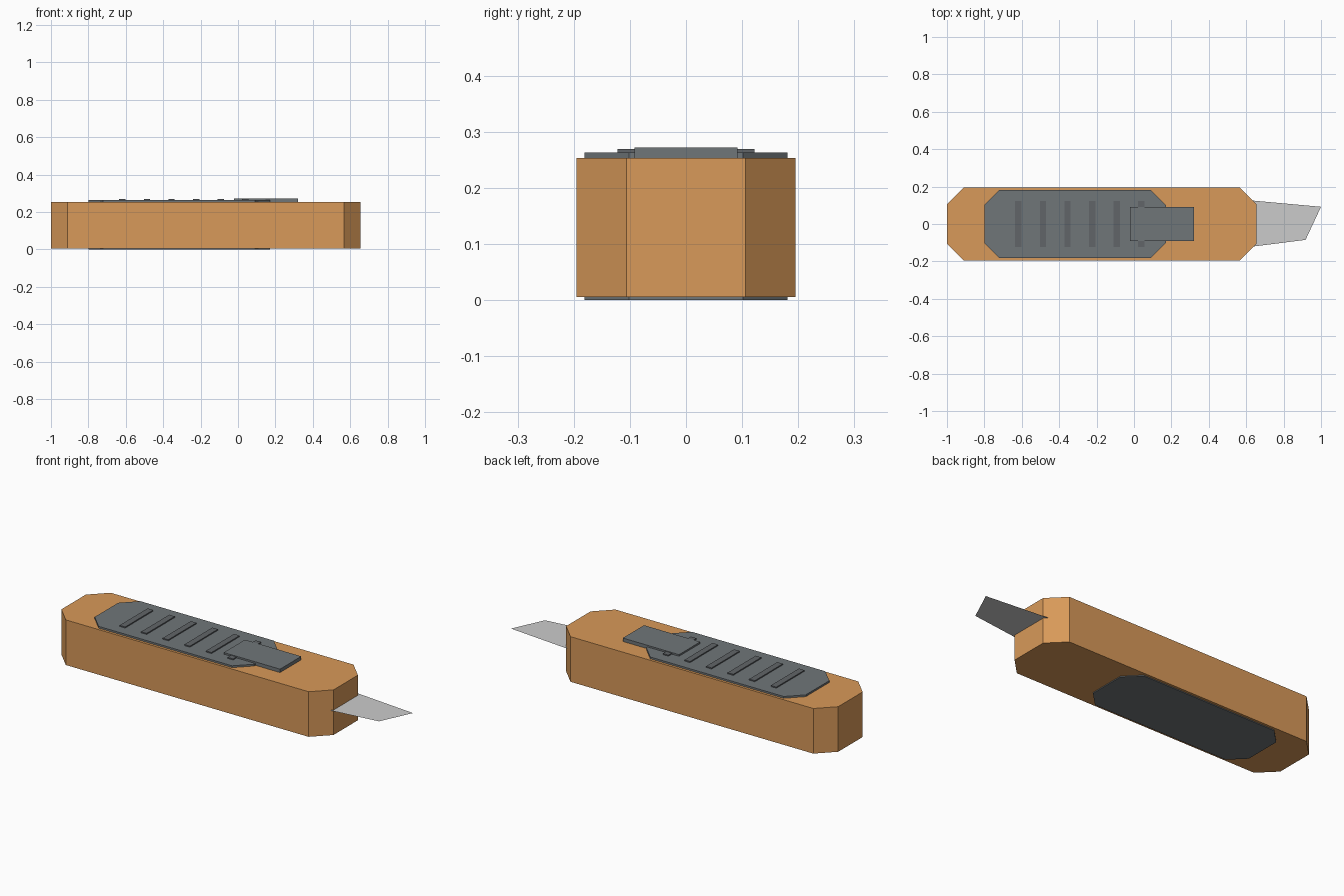
import bpy, bmesh

if "Cube" in bpy.data.objects:
    bpy.data.objects.remove(bpy.data.objects["Cube"])


def material(name, rgb):
    m = bpy.data.materials.new(name)
    m.diffuse_color = (*rgb, 1)
    m.use_nodes = True
    m.node_tree.nodes["Principled BSDF"].inputs["Base Color"].default_value = m.diffuse_color
    return m


def plate(name, outline, z0, z1, mat):
    """Extrude a flat outline from z0 to z1 (a single sheet if they match)."""
    bm = bmesh.new()
    face = bm.faces.new([bm.verts.new((x, y, z0)) for x, y in outline])
    if z1 > z0:
        top = bmesh.ops.extrude_face_region(bm, geom=[face], use_keep_orig=True)
        verts = [v for v in top["geom"] if isinstance(v, bmesh.types.BMVert)]
        bmesh.ops.translate(bm, verts=verts, vec=(0, 0, z1 - z0))
        bmesh.ops.recalc_face_normals(bm, faces=bm.faces)
    mesh = bpy.data.meshes.new(name)
    bm.to_mesh(mesh)
    bm.free()
    mesh.materials.append(mat)
    obj = bpy.data.objects.new(name, mesh)
    bpy.context.collection.objects.link(obj)
    return obj


def rect(x0, x1, w):
    return [(x0, -w), (x1, -w), (x1, w), (x0, w)]


def chamfered(x0, x1, w, c):
    half = [(x0, -w + c), (x0 + c, -w), (x1 - c, -w), (x1, -w + c)]
    return half + [(x, -y) for x, y in reversed(half)]


orange = material("orange", (0.69, 0.32, 0.10))
dark = material("dark_grey", (0.16, 0.18, 0.19))
rib_grey = material("rib_grey", (0.12, 0.13, 0.14))
steel = material("steel", (0.65, 0.67, 0.67))

# Handle body
plate("handle", chamfered(-1.0, 0.655, 0.195, 0.089), 0.005, 0.253, orange)

# Grip pads above and below
pad = chamfered(-0.80, 0.17, 0.181, 0.079)
plate("top_grip", pad, 0.25, 0.263, dark)
plate("bottom_grip", pad, 0.0, 0.012, dark)

# Raised grip ribs
for i in range(6):
    x = -0.618 + i * 0.1313
    plate(f"grip_rib_{i + 1}", rect(x - 0.017, x + 0.017, 0.122), 0.26, 0.269, rib_grey)

# Thumb slider
plate("slider", rect(-0.022, 0.32, 0.092), 0.253, 0.272, dark)

# Thin blade, rooted inside the handle
plate("blade", [(0.55, -0.131), (0.917, -0.085), (1.0, 0.092), (0.55, 0.133)],
      0.142, 0.142, steel)
